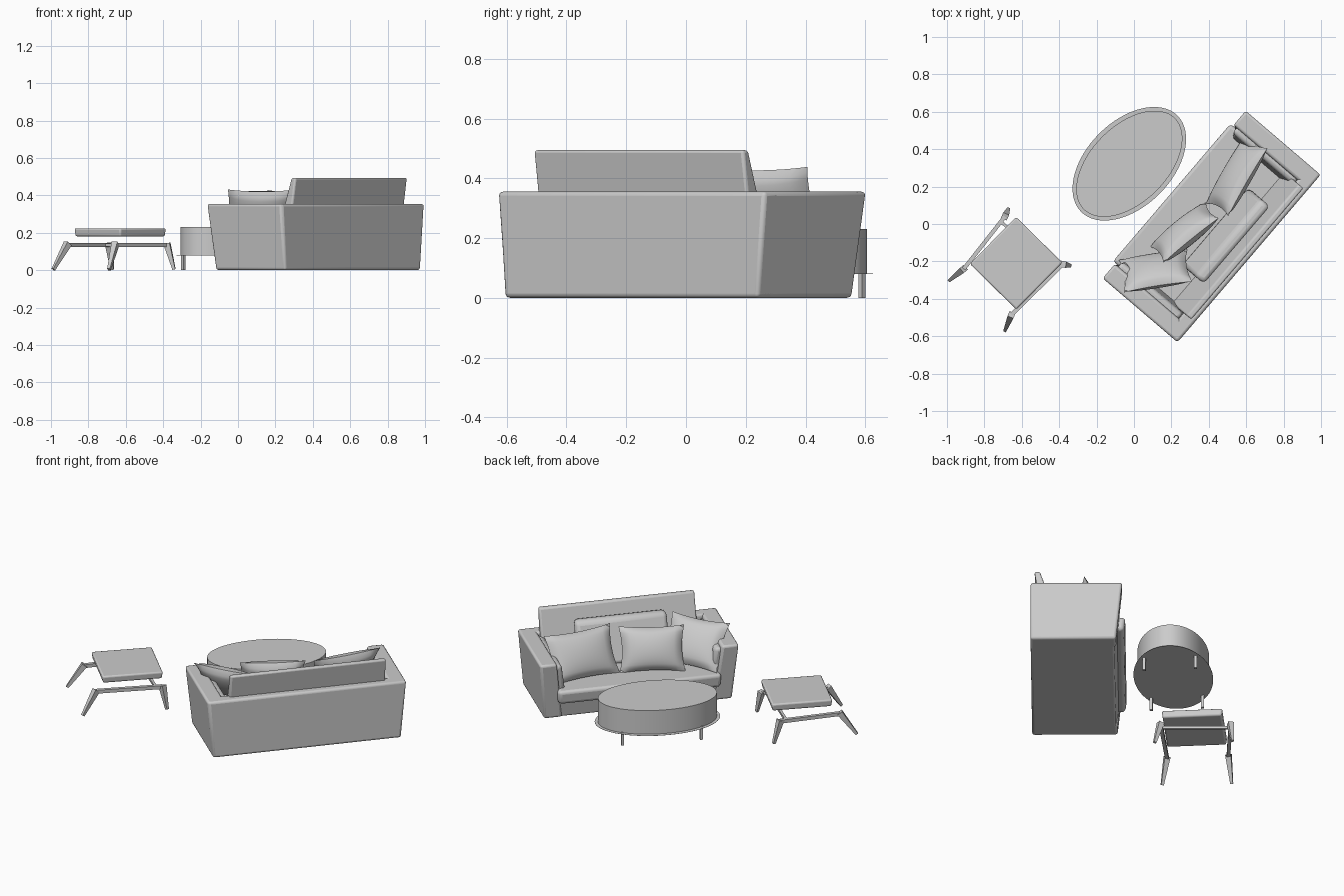
import bpy, bmesh, math
from mathutils import Vector, Matrix

cube = bpy.data.objects.get("Cube")
if cube:
    bpy.data.objects.remove(cube, do_unlink=True)

grey = bpy.data.materials.new("light_grey")
grey.use_nodes = True
grey.diffuse_color = (0.6, 0.6, 0.6, 1)
grey.node_tree.nodes["Principled BSDF"].inputs["Base Color"].default_value = (0.6, 0.6, 0.6, 1)


def place(x, y, turn):
    return Matrix.Translation((x, y, 0)) @ Matrix.Rotation(math.radians(turn), 4, 'Z')


SOFA = place(0.413, -0.012, 49.5)
STOOL = place(-0.63, -0.21, 45.5)
TABLE = place(-0.025, 0.322, 45)


def finish(name, bm, matrix=Matrix(), bevel=0):
    bmesh.ops.recalc_face_normals(bm, faces=bm.faces)
    mesh = bpy.data.meshes.new(name)
    bm.to_mesh(mesh)
    bm.free()
    mesh.materials.append(grey)
    ob = bpy.data.objects.new(name, mesh)
    bpy.context.collection.objects.link(ob)
    ob.matrix_world = matrix
    if bevel:
        mod = ob.modifiers.new("soft_edges", 'BEVEL')
        mod.width, mod.segments = bevel, 3
    bpy.ops.object.select_all(action='DESELECT')
    ob.select_set(True)
    bpy.context.view_layer.objects.active = ob
    bpy.ops.object.shade_smooth_by_angle(angle=math.radians(40))


def block(name, low, high, z0, z1, matrix, bevel):
    """Tapered box between two rectangles (x0, x1, y0, y1)."""
    bm = bmesh.new()
    bmesh.ops.create_cube(bm, size=2)
    for v in bm.verts:
        r = high if v.co.z > 0 else low
        v.co = (r[int(v.co.x > 0)], r[2 + int(v.co.y > 0)], z1 if v.co.z > 0 else z0)
    finish(name, bm, matrix, bevel)


def flip(r):
    return (-r[1], -r[0], r[2], r[3])


def pillow(name, loc, turn, lean, w, h, t):
    """Pinched cushion standing on its edge, turned about z and leaning back."""
    bm = bmesh.new()
    for side in (-1, 1):
        grid = bmesh.ops.create_grid(bm, x_segments=14, y_segments=14, size=1)
        for v in grid["verts"]:
            a, b = v.co.x, v.co.y
            puff = max(0, (1 - a * a) * (1 - b * b)) ** 0.45
            v.co = (a * w / 2 * (1 - 0.09 * (1 - b * b)), side * t / 2 * puff,
                    b * h / 2 * (1 - 0.09 * (1 - a * a)))
    bmesh.ops.remove_doubles(bm, verts=bm.verts, dist=0.0005)
    m = (Matrix.Translation(loc) @ Matrix.Rotation(math.radians(turn), 4, 'Z')
         @ Matrix.Rotation(math.radians(lean), 4, 'X'))
    finish(name, bm, m)


def beam(name, a, b, ra, rb, matrix=Matrix()):
    """Square tapered bar from a to b."""
    a, b = Vector(a), Vector(b)
    bm = bmesh.new()
    bmesh.ops.create_cone(bm, cap_ends=True, segments=4, radius1=ra, radius2=rb,
                          depth=(b - a).length)
    bmesh.ops.rotate(bm, verts=bm.verts, matrix=Matrix.Rotation(math.pi / 4, 3, 'Z'))
    rot = (b - a).to_track_quat('Z', 'Y').to_matrix().to_4x4()
    bm.transform(Matrix.Translation((a + b) / 2) @ rot)
    finish(name, bm, matrix)


def oval(name, a, b, z0, z1):
    bm = bmesh.new()
    bmesh.ops.create_cone(bm, cap_ends=True, segments=64, radius1=1, radius2=1, depth=1)
    for v in bm.verts:
        v.co = (v.co.x * a, v.co.y * b, z1 if v.co.z > 0 else z0)
    finish(name, bm, TABLE)


# Sofa shell: base, upright back and flared arms (local +y is the sofa's front)
block("sofa_base", (-0.55, 0.55, -0.25, 0.215), (-0.555, 0.555, -0.25, 0.235), 0, 0.12, SOFA, 0.01)
block("sofa_back", (-0.558, 0.558, -0.266, -0.17), (-0.586, 0.59, -0.266, -0.19), 0, 0.355, SOFA, 0.014)
arm_low, arm_high = (0.45, 0.558, -0.264, 0.225), (0.49, 0.59, -0.264, 0.262)
pad_low, pad_high = (0.43, 0.49, -0.19, 0.225), (0.455, 0.505, -0.19, 0.24)
for side, f in (("left", lambda r: r), ("right", flip)):
    block(side + "_arm", f(arm_low), f(arm_high), 0, 0.355, SOFA, 0.014)
    block(side + "_arm_pad", f(pad_low), f(pad_high), 0.16, 0.335, SOFA, 0.02)

# Sofa cushions
block("seat_cushion", (-0.48, 0.48, -0.18, 0.27), (-0.485, 0.485, -0.18, 0.28), 0.1, 0.185, SOFA, 0.02)
block("back_cushion", (-0.45, 0.475, -0.195, -0.105), (-0.448, 0.474, -0.244, -0.212), 0.17, 0.494, SOFA, 0.01)
block("lumbar_cushion", (-0.26, 0.285, -0.11, -0.01), (-0.26, 0.285, -0.175, -0.11), 0.18, 0.43, SOFA, 0.025)

# Loose pillows
pillow("right_pillow", (0.115, -0.25, 0.31), 9, 36, 0.37, 0.3, 0.11)
pillow("middle_pillow", (0.27, -0.045, 0.305), 39, 24, 0.38, 0.27, 0.12)
pillow("left_pillow", (0.55, 0.258, 0.31), 60, 28, 0.42, 0.29, 0.11)

# Oval coffee table: drum, paper-thin tray rim and four legs
oval("table_drum", 0.345, 0.205, 0.08, 0.23)
oval("table_rim", 0.364, 0.228, 0.0795, 0.0805)
for sx in (-1, 1):
    for sy in (-1, 1):
        x, y = sx * 0.23, sy * 0.148
        beam("table_leg", (x, y, 0), (x, y, 0.085), 0.012, 0.012, TABLE)

# Footstool: cushion, two side rails, a cross rail and splayed legs
block("stool_cushion", (-0.172, 0.172, -0.17, 0.17), (-0.177, 0.177, -0.175, 0.175),
      0.18, 0.224, STOOL, 0.01)
sides = ((((-0.91, -0.24), (-0.987, -0.302)), ((-0.69, 0.04), (-0.672, 0.08))),
         (((-0.655, -0.485), (-0.69, -0.57)), ((-0.38, -0.215), (-0.342, -0.222))))
cross = []
for ends in sides:
    knees = [Vector((*knee, 0.135)) for knee, foot in ends]
    beam("stool_rail", knees[0], knees[1], 0.015, 0.015)
    cross.append(knees[1].lerp(knees[0], 0.1))
    for knee, foot in ends:
        beam("stool_leg", (*foot, 0.004), (*knee, 0.143), 0.011, 0.024)
beam("stool_cross_rail", cross[0], cross[1], 0.011, 0.011)
